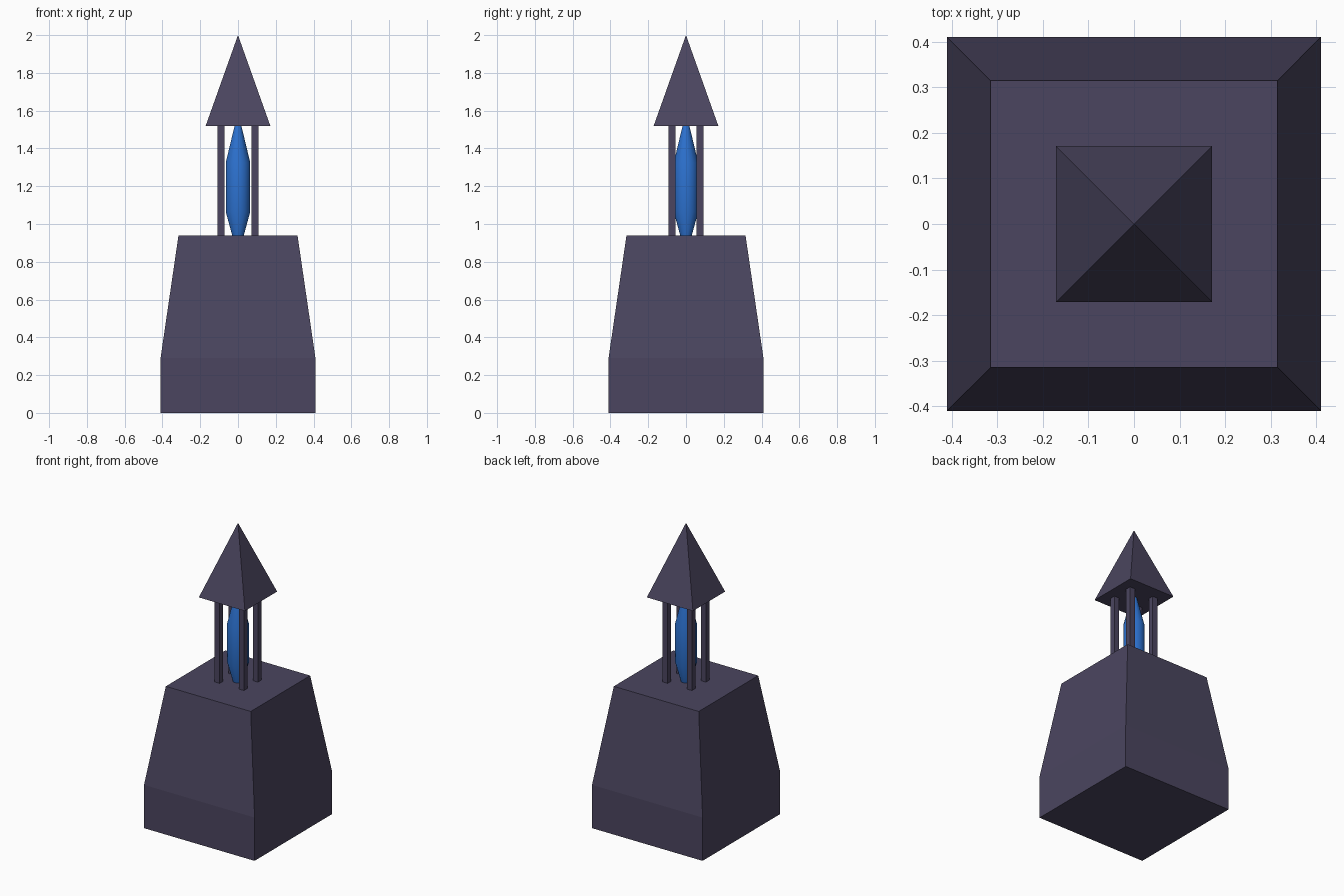
import bpy, bmesh
from math import pi, cos, sin

if "Cube" in bpy.data.objects:
    bpy.data.objects.remove(bpy.data.objects["Cube"])


def material(name, colour):
    mat = bpy.data.materials.new(name)
    mat.diffuse_color = colour
    mat.use_nodes = True
    mat.node_tree.nodes["Principled BSDF"].inputs["Base Color"].default_value = mat.diffuse_color
    return mat


STONE = material("dark_stone", (0.07, 0.06, 0.115, 1))
BLUE = material("blue_crystal", (0.026, 0.17, 0.64, 1))


def loft(name, profile, sides, mat, centre=(0, 0)):
    """Stack rings of (half width, z); a zero width makes a point."""
    bm = bmesh.new()
    scale = 1 / cos(pi / 4) if sides == 4 else 1
    rings = []
    for half, z in profile:
        count = sides if half > 0 else 1
        rings.append([bm.verts.new((
            centre[0] + half * scale * cos(2 * pi * (i + 0.5) / sides),
            centre[1] + half * scale * sin(2 * pi * (i + 0.5) / sides), z))
            for i in range(count)])
    for low, high in zip(rings, rings[1:]):
        for i in range(sides):
            j = (i + 1) % sides
            if len(high) == 1:
                bm.faces.new((low[i], low[j], high[0]))
            else:
                bm.faces.new((low[i], low[j], high[j], high[i]))
    bm.faces.new(rings[0][::-1])
    if len(rings[-1]) > 1:
        bm.faces.new(rings[-1])
    mesh = bpy.data.meshes.new(name)
    bm.to_mesh(mesh)
    bm.free()
    mesh.materials.append(mat)
    obj = bpy.data.objects.new(name, mesh)
    bpy.context.collection.objects.link(obj)
    return obj


# Tapered pedestal
loft("pedestal", [(0.41, 0), (0.41, 0.29), (0.315, 0.94)], 4, STONE)

# Pyramid roof
loft("roof", [(0.171, 1.52), (0, 2.0)], 4, STONE)

# Four square posts
for sx in (-1, 1):
    for sy in (-1, 1):
        loft("post", [(0.0185, 0.935), (0.0185, 1.525)], 4, STONE,
             (sx * 0.09, sy * 0.074))

# Blue crystal between pedestal and roof
crystal = loft("crystal", [(0.03, 0.935), (0.066, 1.065), (0.066, 1.325),
                           (0.017, 1.525)], 16, BLUE)
bpy.context.view_layer.objects.active = crystal
crystal.select_set(True)
bpy.ops.object.shade_smooth_by_angle(angle=pi / 6)
